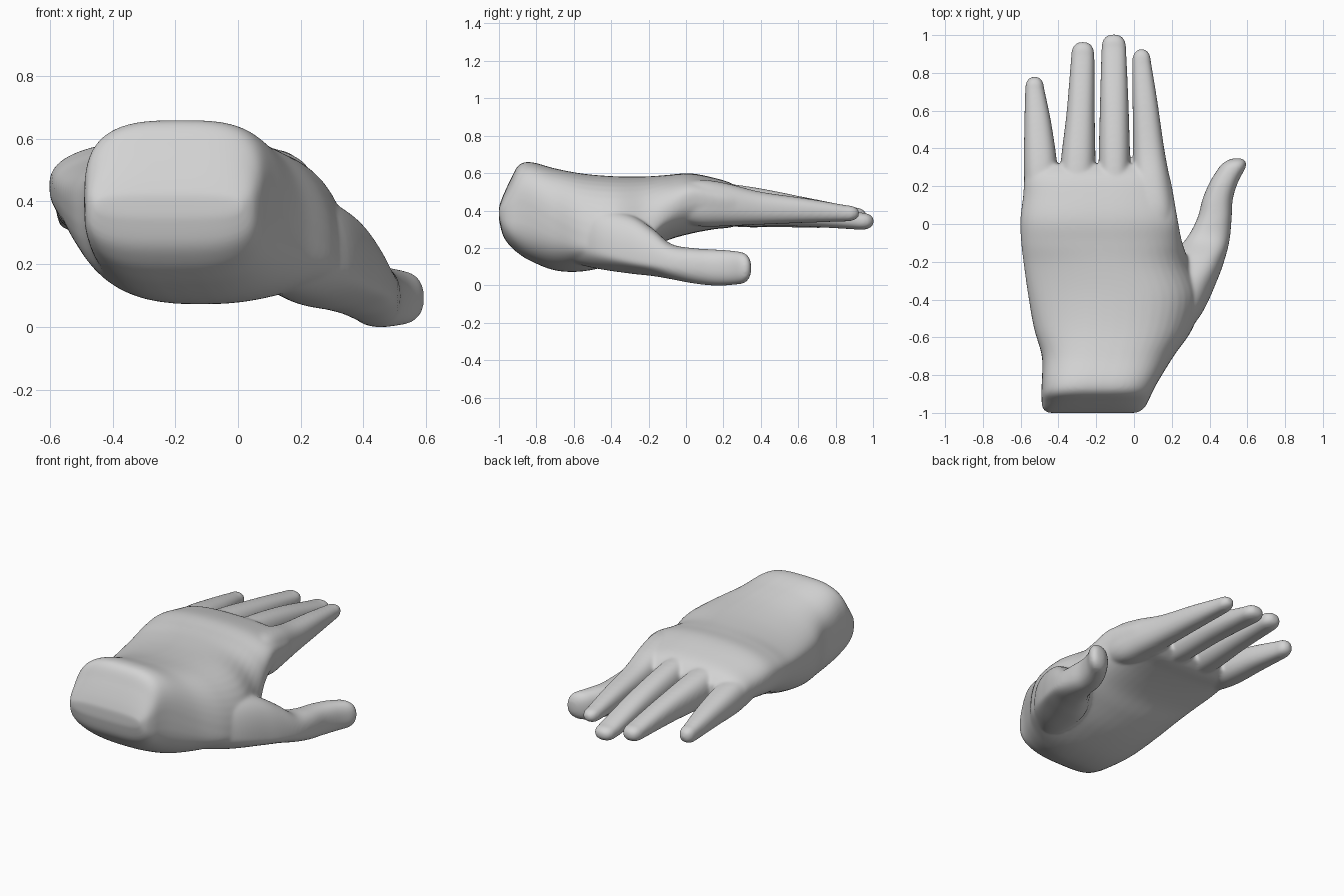
import bpy, bmesh, math

SIDES = 48
bm = bmesh.new()


def spline(rows, steps=6):
    """Smoothly interpolate between section rows."""
    out = []
    for i in range(len(rows) - 1):
        a, b = rows[max(i - 1, 0)], rows[i]
        c, d = rows[i + 1], rows[min(i + 2, len(rows) - 1)]
        for k in range(steps):
            t = k / steps
            out.append([0.5 * (2 * q + (r - p) * t + (2 * p - 5 * q + 4 * r - s) * t * t
                               + (3 * q - p - 3 * r + s) * t ** 3)
                        for p, q, r, s in zip(a, b, c, d)])
    out.append(list(rows[-1]))
    return out


def full(row):
    """Fill in side heights and roundness where a section leaves them out."""
    if len(row) > 5:
        return row
    mid = (row[3] + row[4]) / 2
    return (*row, mid, mid, 2.4)


def rounded_tip(row, length, shift=0.0):
    """Dome that closes the end of a finger."""
    y, x0, x1, z0, z1, zl, zr, p = row
    out = []
    for k in range(1, 7):
        a = k / 6 * math.radians(86)
        s, cx, cz = math.cos(a) ** 0.8, (x0 + x1) / 2 + shift * math.sin(a), (z0 + z1) / 2
        hx, hz = (x1 - x0) / 2 * s, (z1 - z0) / 2 * s
        out.append([y + length * math.sin(a), cx - hx, cx + hx, cz - hz, cz + hz,
                    cz + (zl - cz) * s, cz + (zr - cz) * s, p])
    return out


def loft(rows, tip=0.0, shift=0.0):
    """Sections: y, x min, x max, z min, z max, left side z, right side z, squareness."""
    rows = spline([full(r) for r in rows])
    if tip:
        rows += rounded_tip(rows[-1], tip, shift)
    rings = []
    for y, x0, x1, z0, z1, zl, zr, p in rows:
        ring = []
        for k in range(SIDES):
            a = 2 * math.pi * k / SIDES
            c, s = math.cos(a), math.sin(a)
            u = math.copysign(abs(c) ** (2 / p), c)
            v = abs(s) ** (2 / p)
            mid = (z0 + z1) / 2
            mid += ((zr if u > 0 else zl) - mid) * u * u
            ring.append(bm.verts.new(((x0 + x1) / 2 + u * (x1 - x0) / 2, y,
                                      mid + ((z1 if s > 0 else z0) - mid) * v)))
        rings.append(ring)
    for a, b in zip(rings, rings[1:]):
        for k in range(SIDES):
            j = (k + 1) % SIDES
            bm.faces.new((a[k], a[j], b[j], b[k]))
    bm.faces.new(rings[0][::-1])
    bm.faces.new(rings[-1])


# wrist, palm and knuckles
loft([(-1.0, -.455, .015, .35, .42, .39, .39, 3.3),
      (-.978, -.482, .05, .265, .48, .38, .38, 3.3),
      (-.94, -.489, .075, .21, .562, .38, .38, 3.3),
      (-.895, -.491, .095, .17, .642, .40, .39, 3.2),
      (-.83, -.488, .13, .13, .659, .40, .37, 3.0),
      (-.70, -.488, .21, .08, .625, .39, .29, 2.6),
      (-.55, -.53, .312, .075, .597, .40, .22, 2.35),
      (-.38, -.56, .355, .115, .583, .42, .20, 2.25),
      (-.22, -.583, .30, .18, .582, .44, .25, 2.2),
      (-.10, -.597, .257, .24, .59, .45, .38, 2.4),
      (.02, -.602, .232, .275, .599, .45, .47, 2.5),
      (.15, -.587, .21, .30, .575, .435, .46, 2.5),
      (.25, -.58, .19, .312, .542, .425, .445, 2.6),
      (.315, -.56, .165, .345, .485, .41, .42, 2.6)])

# thumb and its fleshy base
loft([(-.65, .0, .215, .13, .42, .28, .25, 2.3),
      (-.48, .04, .355, .09, .42, .28, .19, 2.3),
      (-.30, .09, .44, .063, .38, .28, .14, 2.3),
      (-.18, .18, .483, .05, .305, .24, .12, 2.3),
      (-.08, .275, .507, .033, .222, .14, .11, 2.4),
      (.03, .335, .517, .012, .20, .11, .10, 2.4),
      (.13, .362, .523, 0, .193, .097, .097, 2.4),
      (.22, .40, .55, 0, .188, .094, .094, 2.4),
      (.285, .44, .585, .006, .18, .093, .093, 2.4)], tip=.064, shift=.035)

# index finger
loft([(-.04, .03, .215, .34, .55), (.08, .01, .215, .315, .565), (.22, -.002, .193, .317, .545),
      (.4, -.004, .16, .325, .50), (.65, -.008, .124, .335, .464),
      (.86, -.01, .09, .342, .428)], tip=.067)
# middle finger
loft([(.0, -.16, -.05, .36, .54), (.25, -.186, -.022, .318, .54),
      (.6, -.181, -.028, .315, .478), (.94, -.172, -.042, .297, .388)], tip=.065)
# ring finger
loft([(.0, -.36, -.25, .36, .54), (.25, -.392, -.208, .318, .535),
      (.6, -.356, -.208, .32, .478), (.90, -.332, -.21, .32, .417)], tip=.065)
# little finger
loft([(.0, -.56, -.44, .37, .50), (.25, -.582, -.405, .315, .505),
      (.5, -.581, -.432, .311, .46), (.72, -.576, -.476, .307, .41)], tip=.061)

bmesh.ops.recalc_face_normals(bm, faces=bm.faces)
mesh = bpy.data.meshes.new("hand")
bm.to_mesh(mesh)
bm.free()
hand = bpy.data.objects.new("hand", mesh)
bpy.context.collection.objects.link(hand)

# fuse everything into one soft skin
remesh = hand.modifiers.new("fuse", 'REMESH')
remesh.mode = 'VOXEL'
remesh.voxel_size = 0.0075
remesh.use_smooth_shade = True
soften = hand.modifiers.new("soften", 'SMOOTH')
soften.factor = 0.5
soften.iterations = 24

skin = bpy.data.materials.new("light grey")
skin.diffuse_color = (0.65, 0.65, 0.65, 1)
mesh.materials.append(skin)
